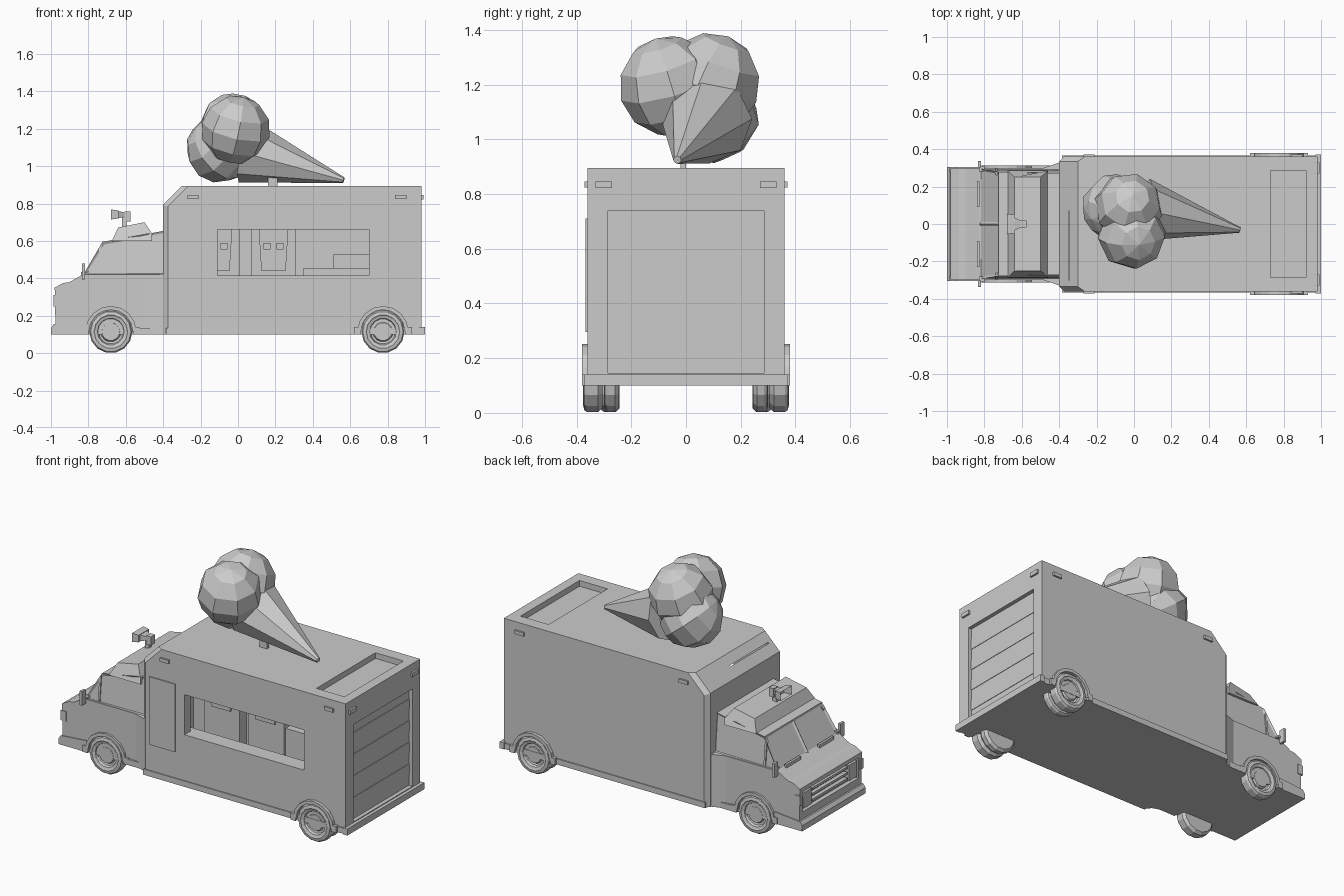
import bpy, bmesh, math
from mathutils import Vector, Matrix, Euler

cube = bpy.data.objects.get("Cube")
if cube:
    bpy.data.objects.remove(cube)

grey = bpy.data.materials.new("plain_grey")
grey.use_nodes = True
grey.diffuse_color = (0.6, 0.6, 0.6, 1)
grey.node_tree.nodes["Principled BSDF"].inputs["Base Color"].default_value = (0.6, 0.6, 0.6, 1)


def finish(name, bm):
    bmesh.ops.recalc_face_normals(bm, faces=bm.faces)
    mesh = bpy.data.meshes.new(name)
    bm.to_mesh(mesh)
    bm.free()
    mesh.materials.append(grey)
    obj = bpy.data.objects.new(name, mesh)
    bpy.context.scene.collection.objects.link(obj)
    return obj


def box_mesh(x0, x1, y0, y1, z0, z1):
    bm = bmesh.new()
    bmesh.ops.create_cube(bm, size=1)
    for v in bm.verts:
        v.co = ((x0, x1)[v.co.x > 0], (y0, y1)[v.co.y > 0], (z0, z1)[v.co.z > 0])
    return bm


def box(name, *lim):
    return finish(name, box_mesh(*lim))


def side_box(name, x0, x1, y0, y1, z0, z1):
    """Mirrored pair of boxes, one on each side."""
    box(name + "_left", x0, x1, y0, y1, z0, z1)
    box(name + "_right", x0, x1, -y1, -y0, z0, z1)


def prism_mesh(pts, yrange):
    """Side profile in x and z, spread across y."""
    bm = bmesh.new()
    rows = [[bm.verts.new((x, yrange(x, z)[k], z)) for x, z in pts] for k in (0, 1)]
    n = len(pts)
    for row in rows:
        bm.faces.new(row)
    for i in range(n):
        j = (i + 1) % n
        bm.faces.new((rows[0][i], rows[0][j], rows[1][j], rows[1][i]))
    bmesh.ops.recalc_face_normals(bm, faces=bm.faces)
    return bm


def prism(name, pts, yrange):
    return finish(name, prism_mesh(pts, yrange))


def cut(obj, *lim):
    cutter = box("cutter", *lim)
    cutter.hide_render = True
    mod = obj.modifiers.new("cut", "BOOLEAN")
    mod.operation, mod.solver, mod.object = "DIFFERENCE", "EXACT", cutter
    bpy.context.view_layer.objects.active = obj
    bpy.ops.object.modifier_apply(modifier=mod.name)
    bpy.data.objects.remove(cutter)


# Cargo body with chamfered front
bm = box_mesh(-0.40, 0.98, -0.36, 0.36, 0.10, 0.895)
top_edge = [e for e in bm.edges if all(v.co.x < 0 and v.co.z > 0.5 for v in e.verts)]
bmesh.ops.bevel(bm, geom=top_edge, offset=0.1, segments=1, affect="EDGES")
corners = [e for e in bm.edges if all(v.co.x < 0 for v in e.verts)
           and abs(e.verts[0].co.y - e.verts[1].co.y) < 0.01]
bmesh.ops.bevel(bm, geom=corners, offset=0.025, segments=1, affect="EDGES")
body = finish("cargo_body", bm)
cut(body, -0.35, 0.715, -0.30, 0.07, 0.15, 0.85)     # serving room
cut(body, -0.11, 0.70, -0.5, -0.28, 0.415, 0.66)     # serving window
cut(body, 0.95, 1.1, -0.285, 0.285, 0.145, 0.74)     # rear door
cut(body, 0.73, 0.92, -0.285, 0.285, 0.86, 1.0)      # roof hatch

# Rolling rear shutter
rows = 9
step = 0.595 / rows
for i in range(rows):
    z = 0.145 + i * step
    box(f"shutter_slat_{i}", 0.945, 0.956 + 0.003 * (i % 2), -0.285, 0.285, z, z + step)

# Skirts and bumpers
side_box("side_skirt", -0.385, 0.98, 0.355, 0.366, 0.10, 0.135)
box("rear_bumper", 0.97, 1.0, -0.372, 0.372, 0.10, 0.14)
prism("front_bumper", [(-1, 0.10), (-1, 0.135), (-0.985, 0.155), (-0.81, 0.17), (-0.81, 0.10)],
      lambda x, z: (-0.306, 0.306))
side_box("cab_skirt", -0.56, -0.44, 0.295, 0.312, 0.10, 0.135)

# Side door and marker lamps
prism("side_door", [(-0.345, 0.295), (-0.17, 0.295), (-0.17, 0.71), (-0.345, 0.71)],
      lambda x, z: (-0.367, -0.355))
for x in (-0.24, 0.87):
    side_box(f"side_lamp_{'front' if x < 0 else 'rear'}", x - 0.03, x + 0.03, 0.355, 0.371, 0.824, 0.846)
side_box("rear_lamp", 0.975, 0.992, 0.27, 0.33, 0.822, 0.846)

# Serving counter, machines and fridge
box("serving_counter", -0.16, 0.71, -0.31, -0.26, 0.39, 0.415)
for k, x in enumerate((-0.11, 0.19)):
    box(f"machine_{k}", x - 0.12, x + 0.12, 0, 0.075, 0.15, 0.80)
    prism(f"machine_panel_{k}", [(x - 0.08, 0.68), (x + 0.08, 0.68), (x + 0.065, 0.44), (x - 0.065, 0.44)],
          lambda x, z: (-0.012, 0.002))
    for s in (-1, 1):
        c = x + s * 0.035
        box(f"tap_{k}_{s}", c - 0.018, c + 0.018, -0.06, 0, 0.555, 0.588)
box("fridge", 0.35, 0.712, -0.04, 0.075, 0.15, 0.455)
box("fridge_cabinet", 0.51, 0.712, 0.02, 0.075, 0.455, 0.53)

# Lower cab, grille recess and flared collar
cab = prism("lower_cab", [(-0.975, 0.10), (-0.98, 0.35), (-0.935, 0.375), (-0.90, 0.38), (-0.83, 0.42),
                          (-0.39, 0.42), (-0.39, 0.10)], lambda x, z: (-0.30, 0.30))
cut(cab, -1.1, -0.95, -0.27, 0.27, 0.20, 0.325)
collar = lambda x, z: (-0.301, 0.301) if x < -0.45 else (-0.332, 0.332)
prism("cab_collar", [(-0.48, 0.10), (-0.48, 0.42), (-0.39, 0.42), (-0.39, 0.10)], collar)
for i in range(3):
    z = 0.225 + i * 0.035
    box(f"grille_slat_{i}", -0.974, -0.945, -0.17, 0.17, z, z + 0.014)
side_box("headlight", -0.975, -0.945, 0.18, 0.26, 0.215, 0.31)
side_box("corner_lamp", -0.986, -0.95, 0.283, 0.306, 0.25, 0.31)

# Upper cab with inset windows
taper = lambda z: 0.296 - 0.1 * (z - 0.42)
bm = prism_mesh([(-0.83, 0.415), (-0.725, 0.595), (-0.39, 0.655), (-0.39, 0.415)],
                lambda x, z: (-taper(z), taper(z)))
bmesh.ops.bisect_plane(bm, geom=bm.verts[:] + bm.edges[:] + bm.faces[:], plane_co=(0, 0, 0), plane_no=(0, 1, 0))
bm.normal_update()
panes = [f for f in bm.faces if abs(f.normal.y) > 0.8 or f.normal.x < -0.6]
bmesh.ops.inset_individual(bm, faces=panes, thickness=0.017, depth=-0.008)
finish("upper_cab", bm)
for s in (-1, 1):
    prism(f"window_post_{s}", [(-0.742, 0.425), (-0.73, 0.425), (-0.73, 0.585), (-0.742, 0.565)],
          lambda x, z: (s * (taper(z) - 0.02), s * (taper(z) - 0.001)))
    box(f"wiper_{s}", -0.84, -0.826, s * 0.16 - 0.07, s * 0.16 + 0.07, 0.415, 0.435)
side_box("mirror", -0.834, -0.818, 0.302, 0.338, 0.395, 0.48)
side_box("mirror_arm", -0.83, -0.80, 0.28, 0.31, 0.43, 0.44)

# Roof fairing and horn
prism("roof_fairing", [(-0.675, 0.60), (-0.64, 0.672), (-0.50, 0.70), (-0.46, 0.64), (-0.46, 0.60)],
      lambda x, z: (-0.25, 0.25) if z > 0.66 else (-0.285, 0.285))
box("horn_stalk", -0.62, -0.595, -0.012, 0.012, 0.67, 0.74)
bm = prism_mesh([(-0.678, 0.715), (-0.678, 0.768), (-0.605, 0.752), (-0.605, 0.728)],
                lambda x, z: (-0.055, 0.055) if x < -0.65 else (-0.018, 0.018))
mouth = [f for f in bm.faces if f.normal.x < -0.9]
bmesh.ops.inset_individual(bm, faces=mouth, thickness=0.007, depth=-0.04)
finish("horn", bm)
box("horn_driver", -0.607, -0.575, -0.02, 0.02, 0.705, 0.758)


# Wheels and arches
def wheel(name, x, y, s, width):
    """Lathed tyre and rim; s is the outward direction."""
    profile = [(0.0, 0.012), (0.048, 0.012), (0.055, 0.025), (0.066, 0.022), (0.072, 0.008), (0.085, 0.004),
               (0.09, 0.0), (0.108, 0.004), (0.115, 0.015), (0.115, width - 0.015), (0.10, width), (0.0, width)]
    bm = bmesh.new()
    verts = [bm.verts.new((r, -d, 0)) for r, d in profile]
    edges = [bm.edges.new(p) for p in zip(verts, verts[1:])]
    bmesh.ops.spin(bm, geom=verts + edges, cent=(0, 0, 0), axis=(0, 1, 0), angle=math.tau, steps=14)
    bmesh.ops.remove_doubles(bm, verts=bm.verts, dist=0.0005)
    for v in bm.verts:
        v.co = (v.co.x + x, y + s * v.co.y, v.co.z + 0.115)
    finish(name, bm)


def arch(name, x, y0, y1):
    angles = [math.pi * i / 8 for i in range(9)]
    ring = [(x + r * math.cos(a), 0.115 + r * math.sin(a))
            for r, seq in ((0.137, angles), (0.117, angles[::-1])) for a in seq]
    prism(name, ring, lambda px, pz: (y0, y1))
    for d in (-1, 1):
        box(f"{name}_foot_{d}", x + d * 0.137 - 0.017, x + d * 0.137 + 0.017, y0, y1, 0.10, 0.14)


for s, side in ((1, "left"), (-1, "right")):
    wheel(f"front_wheel_{side}", -0.68, s * 0.313, s, 0.07)
    wheel(f"rear_outer_wheel_{side}", 0.775, s * 0.376, s, 0.07)
    wheel(f"rear_inner_wheel_{side}", 0.775, s * 0.30, s, 0.055)
    arch(f"front_arch_{side}", -0.68, *sorted((s * 0.29, s * 0.313)))
    arch(f"rear_arch_{side}", 0.775, *sorted((s * 0.35, s * 0.38)))

# Giant cone on the roof
box("cone_stand", 0.16, 0.21, -0.02, 0.0, 0.88, 0.99)
tip, base = Vector((0.565, -0.032, 0.925)), Vector((0.05, 0.075, 1.075))
axis = base - tip
bm = bmesh.new()
bmesh.ops.create_cone(bm, cap_ends=True, segments=8, radius1=0.015, radius2=0.17, depth=axis.length,
                      matrix=Matrix.Translation((tip + base) / 2) @ axis.to_track_quat("Z", "Y").to_matrix().to_4x4())
finish("cone", bm)

# Three faceted scoops
scoops = {"front_scoop": ((-0.012, -0.06, 1.195), 0.185, (0.3, 0.2, 0.1)),
          "back_scoop": ((-0.03, 0.09, 1.205), 0.185, (-0.25, 0.3, 0.5)),
          "lower_scoop": ((-0.10, 0.09, 1.09), 0.18, (0.2, -0.9, 0.2))}
for name, (centre, radius, turn) in scoops.items():
    bm = bmesh.new()
    bmesh.ops.create_uvsphere(bm, u_segments=8, v_segments=6, radius=radius,
                              matrix=Matrix.Translation(centre) @ Euler(turn).to_matrix().to_4x4())
    finish(name, bm)
